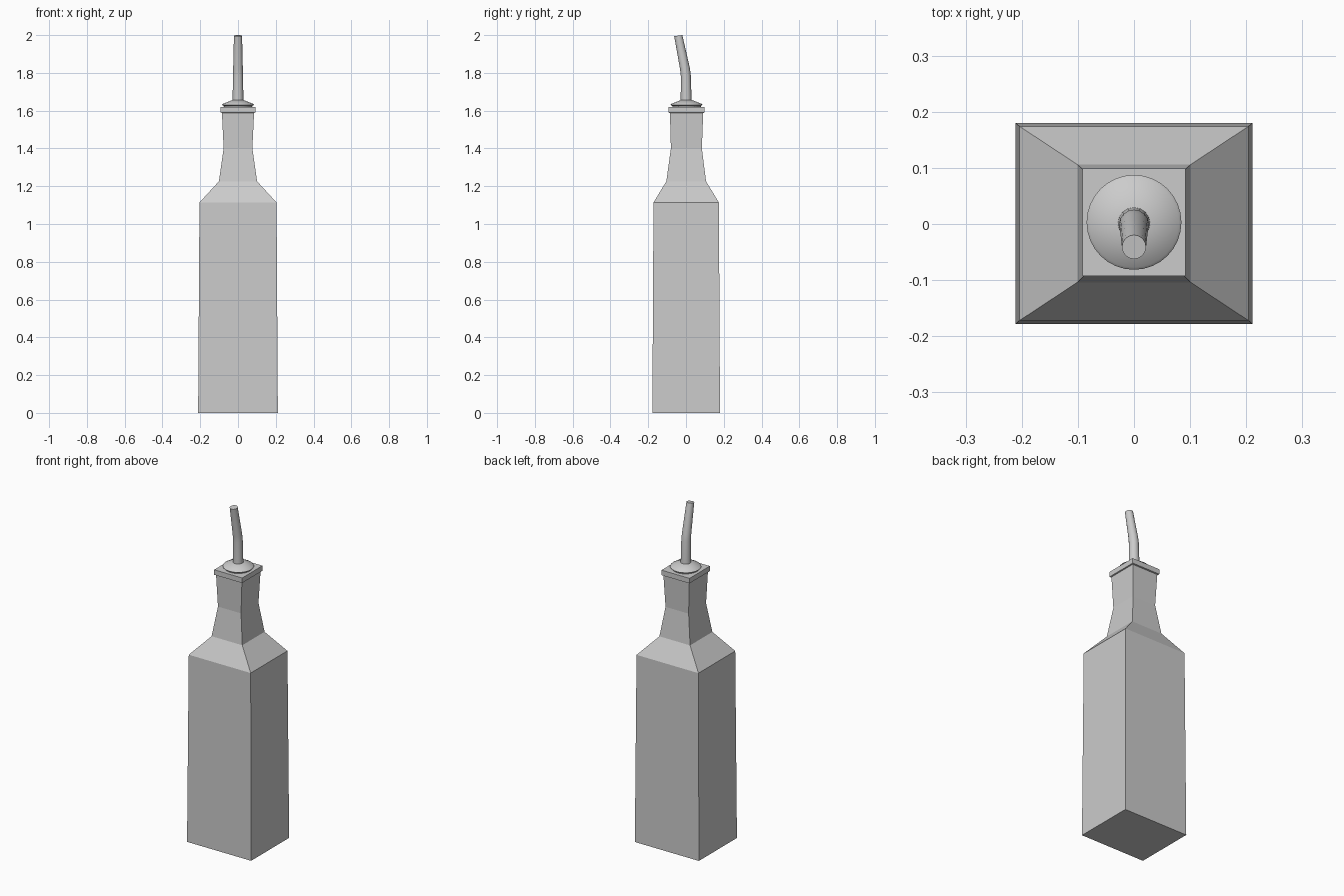
import bpy, bmesh
from math import cos, sin, tau

if "Cube" in bpy.data.objects:
    bpy.data.objects.remove(bpy.data.objects["Cube"])


def loft(name, rings, smooth=False):
    """Skin a list of closed rings of points and cap both ends."""
    bm = bmesh.new()
    loops = [[bm.verts.new(p) for p in ring] for ring in rings]
    for a, b in zip(loops, loops[1:]):
        n = len(a)
        for i in range(n):
            j = (i + 1) % n
            bm.faces.new((a[i], a[j], b[j], b[i]))
    bm.faces.new(loops[0][::-1])
    bm.faces.new(loops[-1])
    bmesh.ops.recalc_face_normals(bm, faces=bm.faces)
    mesh = bpy.data.meshes.new(name)
    bm.to_mesh(mesh)
    bm.free()
    obj = bpy.data.objects.new(name, mesh)
    bpy.context.collection.objects.link(obj)
    if smooth:
        bpy.ops.object.select_all(action='DESELECT')
        obj.select_set(True)
        bpy.context.view_layer.objects.active = obj
        bpy.ops.object.shade_smooth_by_angle(angle=0.6)
    return obj


def rect(z, hx, hy, y=0.0):
    return [(-hx, y - hy, z), (hx, y - hy, z), (hx, y + hy, z), (-hx, y + hy, z)]


def circle(z, r, y=0.0, tilt=0.0, n=16):
    # tilt raises the ring towards +y
    return [(r * cos(tau * i / n), y + r * sin(tau * i / n),
             z + tilt * r * sin(tau * i / n)) for i in range(n)]


# Square glass bottle: body, sloped shoulder, waisted neck and collar
loft("bottle", [
    rect(0.0, 0.211, 0.179, 0.001),
    rect(1.114, 0.204, 0.173, 0.001),
    rect(1.226, 0.101, 0.105, 0.001),
    rect(1.40, 0.076, 0.082, 0.002),
    rect(1.588, 0.085, 0.088, 0.003),
    rect(1.59, 0.092, 0.096, 0.003),
    rect(1.62, 0.092, 0.096, 0.003),
])

# Round stopper cap
loft("stopper_cap", [
    circle(1.615, 0.074, 0.003, n=32),
    circle(1.625, 0.076, 0.003, n=32),
    circle(1.631, 0.0845, 0.003, n=32),
    circle(1.636, 0.080, 0.003, n=32),
    circle(1.656, 0.030, 0.003, n=32),
], smooth=True)

# Tapered pouring spout, bent to the front
loft("spout", [
    circle(1.64, 0.029, 0.001),
    circle(1.785, 0.0265, -0.001, 0.1),
    circle(1.825, 0.0255, -0.006, 0.2),
    circle(1.997, 0.0215, -0.041, 0.14),
], smooth=True)
